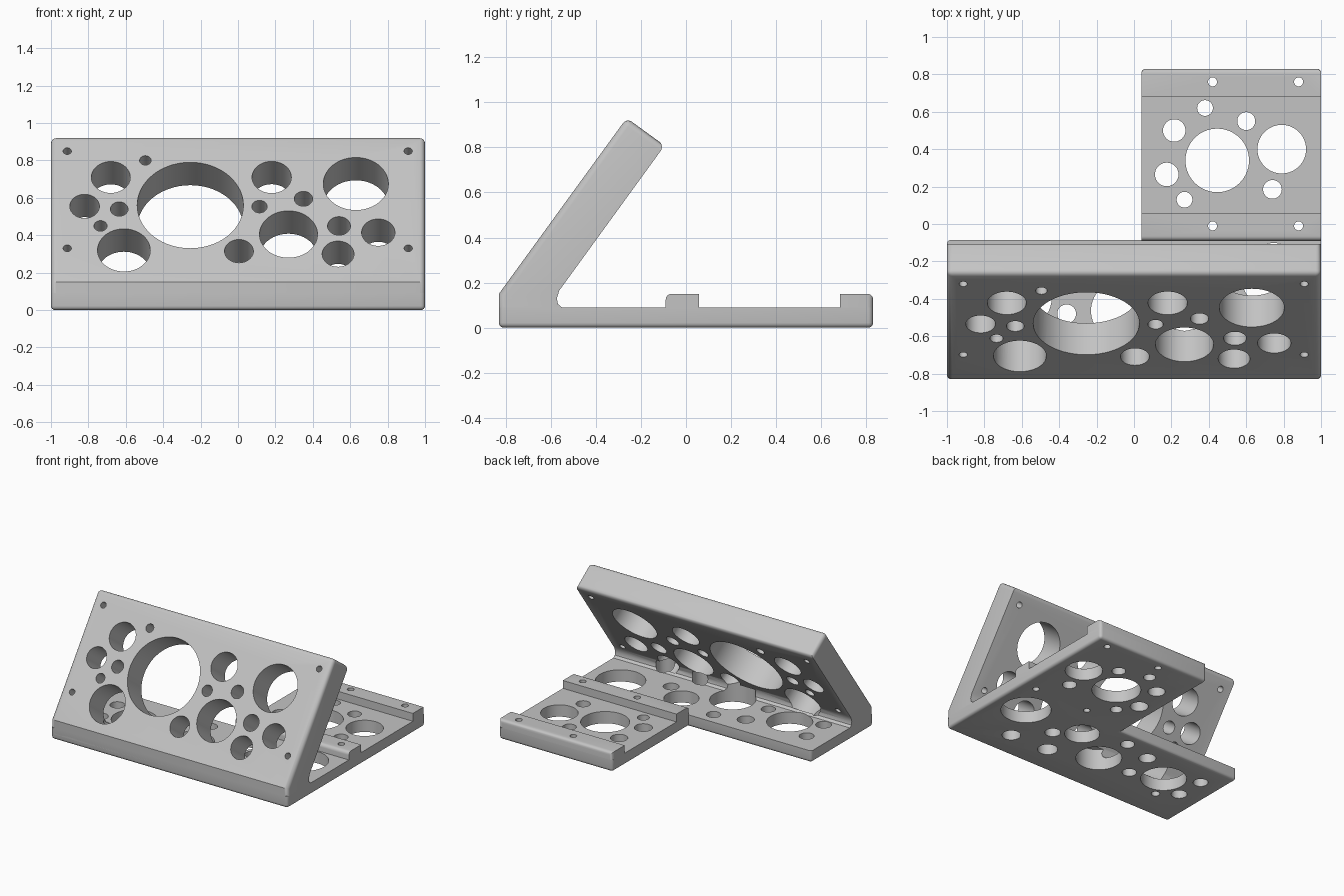
import bpy, bmesh
from math import radians
from mathutils import Vector, Matrix

if "Cube" in bpy.data.objects:
    bpy.data.objects.remove(bpy.data.objects["Cube"], do_unlink=True)

grey = bpy.data.materials.new("plain grey")
grey.use_nodes = True
colour = (0.55, 0.55, 0.55, 1)
grey.diffuse_color = colour
grey.node_tree.nodes["Principled BSDF"].inputs["Base Color"].default_value = colour

INWARD = Vector((0, 0.809, -0.588))      # into the leaning panel
PLATE_TOP = 0.09


def finish(name, bm):
    bmesh.ops.recalc_face_normals(bm, faces=bm.faces)
    mesh = bpy.data.meshes.new(name)
    bm.to_mesh(mesh)
    bm.free()
    obj = bpy.data.objects.new(name, mesh)
    bpy.context.collection.objects.link(obj)
    mesh.materials.append(grey)
    return obj


def prism(name, points, sweep, rounded, radius):
    """Extrude an outline and round the edges chosen by a rule."""
    bm = bmesh.new()
    face = bm.faces.new([bm.verts.new(p) for p in points])
    new = bmesh.ops.extrude_face_region(bm, geom=[face])["geom"]
    bmesh.ops.translate(bm, vec=sweep, verts=[v for v in new if isinstance(v, bmesh.types.BMVert)])
    bmesh.ops.recalc_face_normals(bm, faces=bm.faces)
    edges = [e for e in bm.edges if rounded(e.verts[0].co, e.verts[1].co)]
    bmesh.ops.bevel(bm, geom=edges, offset=radius, segments=4, profile=0.5, affect='EDGES')
    return finish(name, bm)


def drills(name, holes, place, axis, depth):
    """One cylinder per hole, centred on its place along the axis."""
    bm = bmesh.new()
    turn = axis.to_track_quat('Z', 'Y').to_matrix().to_4x4()
    for u, v, r in holes:
        bmesh.ops.create_cone(bm, cap_ends=True, segments=56, radius1=r, radius2=r,
                              depth=depth, matrix=Matrix.Translation(place(u, v)) @ turn)
    obj = finish(name, bm)
    obj.hide_render = True
    return obj


# Base plate, L-shaped in plan
plan = [(-1, -0.83), (1, -0.83), (1, 0.83), (0.04, 0.83), (0.04, -0.085), (-1, -0.085)]


def plate_edge(a, b):
    upright = abs(a.z - b.z) > 0.05
    inner = abs(a.x - 0.04) < 0.01 and a.y < 0
    return (upright and not inner) or (a.z < 0.01 and b.z < 0.01)


base_plate = prism("base_plate", [(x, y, 0) for x, y in plan],
                   (0, 0, PLATE_TOP), plate_edge, 0.022)

# Leaning panel with a small fillet at its foot
profile = [(-0.83, 0.04), (-0.83, 0.15), (-0.263, 0.93), (-0.095, 0.808),
           (-0.562, 0.165), (-0.573, 0.13), (-0.568, 0.105), (-0.55, 0.09), (-0.55, 0.04)]


def panel_edge(a, b):
    def outer(p):
        return p.z > 0.7 or (p.y < -0.8)
    across = abs(a.x - b.x) > 1
    return outer(a) and outer(b) and (a.z > 0.7 if across else max(a.z, b.z) > 0.1)


leaning_panel = prism("leaning_panel", [(-1, y, z) for y, z in profile],
                      (2, 0, 0), panel_edge, 0.028)


# Two ledges across the rear tray, rounded on their outward edge
def ledge(name, y0, y1, outer_y):
    def rule(a, b):
        return abs(a.y - outer_y) < 0.01 and abs(b.y - outer_y) < 0.01 and max(a.z, b.z) > 0.1 \
            and (abs(a.x - b.x) > 0.5 or outer_y > 0.5)
    points = [(0.04, y, z) for y, z in ((y0, 0.05), (y1, 0.05), (y1, 0.15), (y0, 0.15))]
    return prism(name, points, (0.96, 0, 0), rule, 0.025)


front_ledge = ledge("front_ledge", -0.09, 0.058, -0.09)
rear_ledge = ledge("rear_ledge", 0.683, 0.83, 0.83)

# Holes through the panel: x, height on the front face, radius
panel_holes = [(x, z, 0.022) for x in (-0.913, 0.91) for z in (0.33, 0.85)] + [
    (-0.495, 0.8, 0.031), (-0.68, 0.71, 0.104), (-0.82, 0.555, 0.079),
    (-0.635, 0.54, 0.047), (-0.735, 0.45, 0.035), (-0.61, 0.32, 0.141),
    (-0.255, 0.56, 0.284), (0.005, 0.315, 0.077), (0.18, 0.71, 0.105),
    (0.115, 0.553, 0.041), (0.35, 0.595, 0.049), (0.27, 0.405, 0.155),
    (0.63, 0.675, 0.174), (0.54, 0.45, 0.061), (0.535, 0.3, 0.085), (0.75, 0.415, 0.089)]

# Holes through the base: x, y, radius
base_holes = [(x, y, 0.024) for x in (0.42, 0.88) for y in (-0.01, 0.76)] + [
    (0.445, 0.34, 0.17), (0.79, 0.4, 0.13), (0.38, 0.62, 0.042), (0.6, 0.55, 0.048),
    (0.215, 0.5, 0.06), (0.175, 0.265, 0.063), (0.27, 0.13, 0.042), (0.74, 0.185, 0.05),
    (0.747, -0.277, 0.175), (0.235, -0.28, 0.122), (-0.07, -0.464, 0.16),
    (-0.6, -0.395, 0.16), (0.6, -0.61, 0.065), (0.404, -0.397, 0.055), (0.28, -0.6, 0.07),
    (-0.1, -0.19, 0.05), (-0.33, -0.25, 0.06), (-0.36, -0.48, 0.05),
    (-0.83, -0.27, 0.052), (-0.82, -0.49, 0.055), (-0.69, -0.59, 0.03)]

panel_drill = drills("panel_drill", panel_holes,
                     lambda x, z: Vector((x, -0.83 + (z - 0.15) * 0.727, z)) + INWARD * 0.09,
                     INWARD, 0.3)
base_drill = drills("base_drill", base_holes, lambda x, y: Vector((x, y, 0.06)),
                    Vector((0, 0, 1)), 0.2)

# Cut the holes, then shade the round walls smoothly
for part, cutters in ((base_plate, (base_drill, panel_drill)),
                      (leaning_panel, (panel_drill, base_drill)),
                      (front_ledge, (base_drill,)), (rear_ledge, (base_drill,))):
    bpy.ops.object.select_all(action='DESELECT')
    part.select_set(True)
    bpy.context.view_layer.objects.active = part
    for cutter in cutters:
        mod = part.modifiers.new("holes", 'BOOLEAN')
        mod.operation, mod.solver, mod.object = 'DIFFERENCE', 'EXACT', cutter
        bpy.ops.object.modifier_apply(modifier=mod.name)
    bpy.ops.object.shade_smooth_by_angle(angle=radians(30))

for cutter in (panel_drill, base_drill):
    bpy.data.objects.remove(cutter, do_unlink=True)
